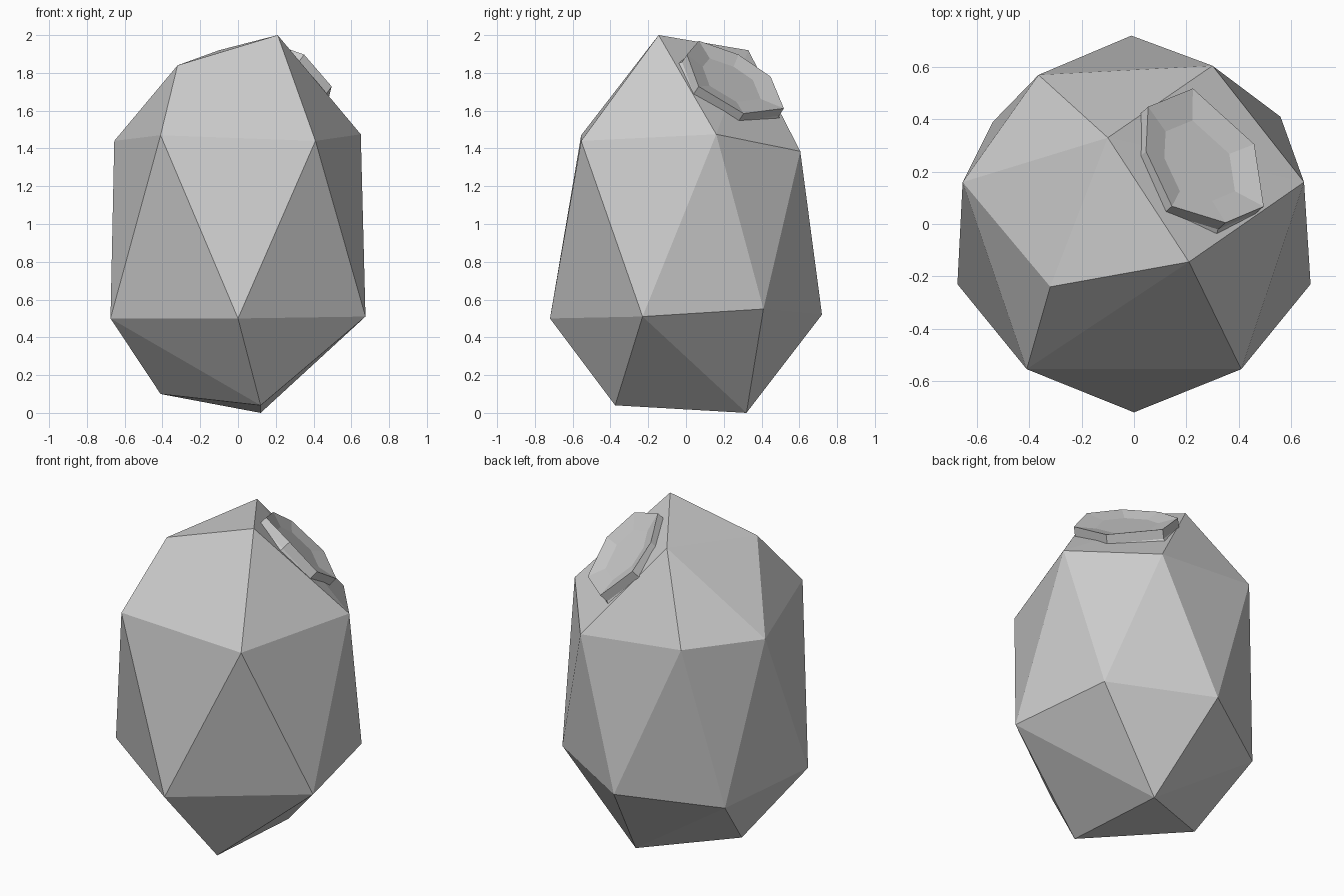
import bpy
import bmesh
from mathutils import Vector

# Remove the default cube
if "Cube" in bpy.data.objects:
    bpy.data.objects.remove(bpy.data.objects["Cube"], do_unlink=True)


def make_material(name, colour):
    mat = bpy.data.materials.new(name)
    mat.use_nodes = True
    mat.diffuse_color = colour
    for node in mat.node_tree.nodes:
        if node.type == "BSDF_PRINCIPLED":
            node.inputs["Base Color"].default_value = colour
    return mat


def make_object(name, bm, material):
    """Turn a bmesh into a flat shaded object."""
    bmesh.ops.recalc_face_normals(bm, faces=bm.faces[:])
    mesh = bpy.data.meshes.new(name)
    bm.to_mesh(mesh)
    bm.free()
    mesh.materials.append(material)
    obj = bpy.data.objects.new(name, mesh)
    bpy.context.collection.objects.link(obj)
    return obj


stone = make_material("stone grey", (0.6, 0.6, 0.6, 1))

# Boulder: convex shell over four rings of corners, bottom to top
base_ring = [(0.12, -0.375, 0.04), (0.12, 0.32, 0), (-0.41, 0.04, 0.1)]
lower_ring = [(0, -0.72, 0.5), (0.675, -0.23, 0.51), (0.56, 0.41, 0.55),
              (-0.01, 0.72, 0.52), (-0.54, 0.39, 0.45), (-0.675, -0.23, 0.5)]
upper_ring = [(0.41, -0.555, 1.44), (0.65, 0.16, 1.475), (0.3, 0.605, 1.385),
              (-0.365, 0.57, 1.45), (-0.655, 0.16, 1.44), (-0.41, -0.555, 1.47)]
top_ring = [(-0.32, -0.24, 1.84), (0.21, -0.145, 2), (-0.1, 0.33, 1.92)]

bm = bmesh.new()
corners = [bm.verts.new(p) for p in base_ring + lower_ring + upper_ring + top_ring]
hull = bmesh.ops.convex_hull(bm, input=corners)
unused = [v for v in hull["geom_interior"] if isinstance(v, bmesh.types.BMVert)]
bmesh.ops.delete(bm, geom=unused, context="VERTS")
make_object("boulder", bm, stone)

# Knob: a seven sided plate on the sloping top face, with a shallow dish
rim = [Vector(p) for p in [
    (0.054, 0.448, 1.78), (0.225, 0.518, 1.612), (0.46, 0.305, 1.585),
    (0.496, 0.067, 1.728), (0.35, 0.005, 1.897), (0.145, 0.068, 1.97),
    (0.046, 0.278, 1.897)]]
centre = sum(rim, Vector()) / len(rim)
outward = Vector((0.527, 0.464, 0.711)).normalized()


def knob_ring(bm, scale, offset):
    """Copy the rim outline, scaled about its centre and moved along the normal."""
    return [bm.verts.new(centre + (p - centre) * scale + outward * offset) for p in rim]


bm = bmesh.new()
rings = [knob_ring(bm, scale, offset)
         for scale, offset in [(1.06, -0.08), (1, -0.055), (1, 0), (0.6, -0.025)]]
for low, high in zip(rings, rings[1:]):
    for i in range(len(rim)):
        j = (i + 1) % len(rim)
        bm.faces.new((low[i], low[j], high[j], high[i]))
bm.faces.new(rings[0])
bm.faces.new(rings[-1])
make_object("dished_knob", bm, stone)
